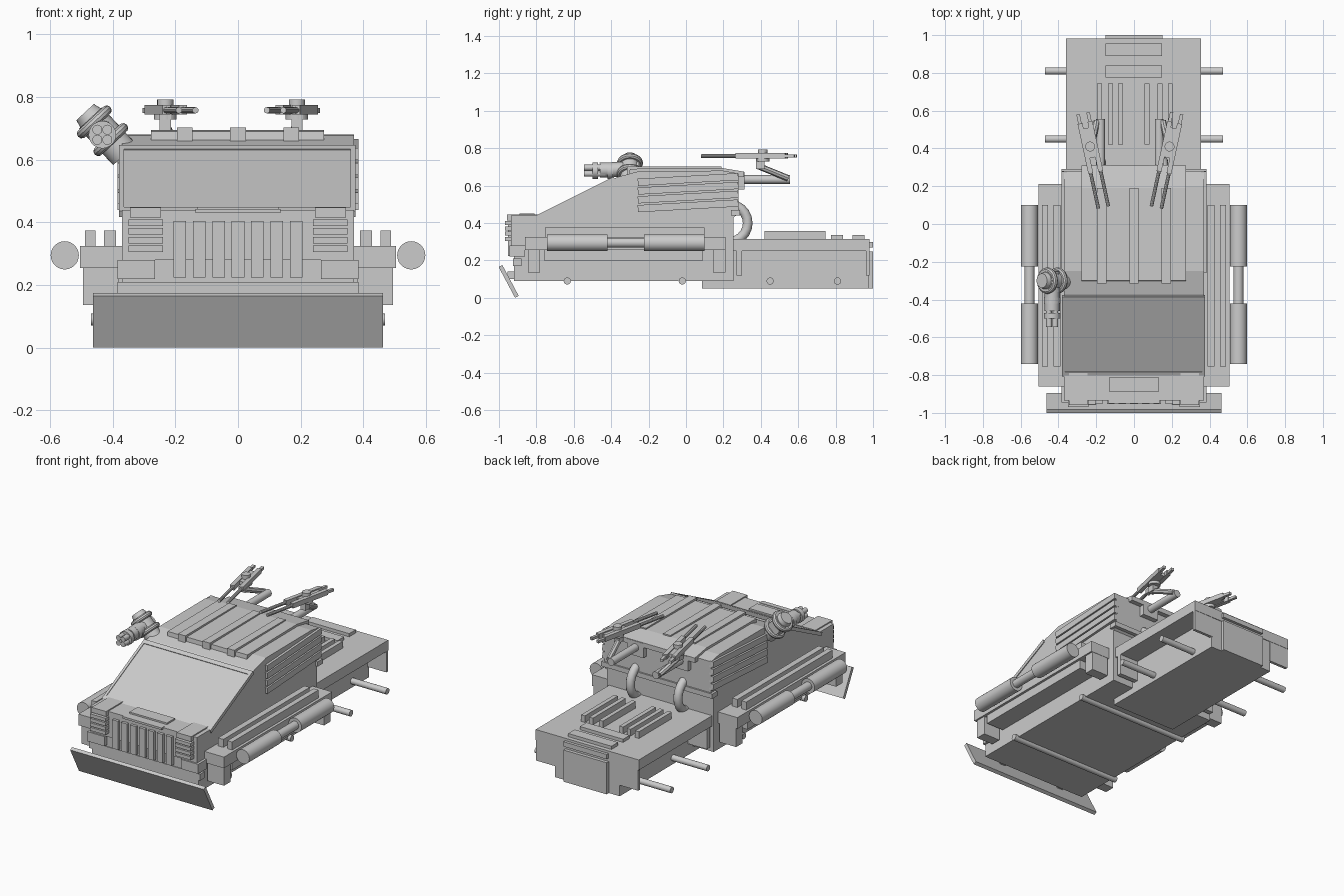
import bpy, bmesh, math
from mathutils import Matrix, Vector

if "Cube" in bpy.data.objects:
    bpy.data.objects.remove(bpy.data.objects["Cube"])

I = Matrix.Identity(4)
round_parts = []


def finish(name, bm, M=I):
    bm.transform(M)
    bmesh.ops.recalc_face_normals(bm, faces=bm.faces)
    me = bpy.data.meshes.new(name)
    bm.to_mesh(me)
    bm.free()
    ob = bpy.data.objects.new(name, me)
    bpy.context.collection.objects.link(ob)
    return ob


def box(name, x, y, z, M=I):
    """Box from (min, max) pairs."""
    bm = bmesh.new()
    size = [b - a for a, b in (x, y, z)]
    mid = [(a + b) / 2 for a, b in (x, y, z)]
    bmesh.ops.create_cube(bm, size=1, matrix=Matrix.Translation(mid) @ Matrix.Diagonal((*size, 1)))
    return finish(name, bm, M)


def pair(name, x, y, z):
    """Box on both sides of the centre."""
    for s, n in ((1, "right"), (-1, "left")):
        box(f"{name}_{n}", sorted((s * x[0], s * x[1])), y, z)


def rod(name, a, b, r, r2=None, seg=20, M=I):
    """Cylinder or cone between two points."""
    a, b = Vector(a), Vector(b)
    d = b - a
    bm = bmesh.new()
    T = Matrix.Translation((a + b) / 2) @ d.to_track_quat('Z', 'Y').to_matrix().to_4x4()
    bmesh.ops.create_cone(bm, cap_ends=True, segments=seg, radius1=r,
                          radius2=r if r2 is None else r2, depth=d.length, matrix=T)
    ob = finish(name, bm, M)
    round_parts.append(ob)
    return ob


def prism(name, x, yz):
    """Side profile extruded across x."""
    bm = bmesh.new()
    f = bm.faces.new([bm.verts.new((x[0], *p)) for p in yz])
    ext = bmesh.ops.extrude_face_region(bm, geom=[f])
    bmesh.ops.translate(bm, vec=(x[1] - x[0], 0, 0),
                        verts=[g for g in ext['geom'] if isinstance(g, bmesh.types.BMVert)])
    return finish(name, bm)


# main hull and cab
box("lower_hull", (-.37, .37), (-.92, .255), (.09, .44))
prism("cab", (-.37, .37), [(-.80, .43), (-.37, .645), (-.25, .678), (.2, .68), (.28, .665),
                           (.28, .45), (.255, .43)])
prism("roof_plate", (-.278, .275), [(-.305, .645), (-.3, .69), (.19, .695), (.31, .675), (.31, .645)])
for i, x in enumerate((-.17, 0, .17)):
    box(f"roof_strip_{i}", (x - .025, x + .025), (-.315, .19), (.655, .703))

# windscreen frame and pane, along the slope
slope = math.atan2(.215, .43)
W = Matrix.Translation((0, -.59, .535)) @ Matrix.Rotation(slope, 4, 'X')
box("windscreen_pane", (-.365, .365), (-.22, .22), (-.01, .006), W)
for y in (-.225, .218):
    box("windscreen_rail", (-.38, .375), (y - .014, y + .014), (-.012, .01), W)
for x in (-.372, .367):
    box("windscreen_post", (x - .008, x + .008), (-.225, .225), (-.012, .01), W)

# tilted side louvres
for i in range(4):
    M = Matrix.Translation((0, .01, .492 + i * .047)) @ Matrix.Rotation(math.radians(3.2), 4, 'X')
    for s in (-1, 1):
        box(f"side_louvre_{i}", sorted((s * .355, s * .385)), (-.268, .27), (-.019, .019), M)
box("cab_rear_band", (-.385, .385), (.24, .29), (.44, .47))

# nose: grille, light stacks, bumper blocks
box("nose_slab", (-.37, .37), (-.935, -.9), (.28, .44))
for i in range(-3, 4):
    box(f"grille_bar_{i + 3}", (i * .062 - .02, i * .062 + .02), (-.952, -.93), (.225, .405))
box("hood_lip", (-.135, .135), (-.95, -.92), (.43, .443))
box("hood_panel", (-.13, .13), (-.89, -.81), (.43, .45))
pair("light_top", (.245, .345), (-.957, -.79), (.415, .447))
for i in range(4):
    pair(f"light_slat_{i}", (.24, .35), (-.968, -.92), (.305 + i * .028, .326 + i * .028))
pair("bumper_block", (.265, .385), (-.945, -.86), (.22, .28))
box("bumper_bar", (-.385, .385), (-.925, -.88), (.17, .21))

# ram plate leaning forward, with brackets
R = Matrix.Translation((0, -.948, .088)) @ Matrix.Rotation(math.radians(28), 4, 'X')
box("ram_plate", (-.463, .463), (-.011, .011), (-.093, .093), R)
pair("ram_bracket", (.2, .24), (-.955, -.9), (.1, .14))

# side fenders with strips, legs and tank cylinders
pair("fender_top", (.36, .505), (-.86, .212), (.255, .325))
pair("fender_panel", (.36, .49), (-.76, .09), (.2, .26))
pair("fender_front_leg", (.38, .495), (-.845, -.78), (.137, .26))
pair("fender_rear_leg", (.38, .495), (.145, .21), (.137, .26))
pair("fender_inner_strip", (.39, .427), (-.755, .1), (.32, .375))
pair("fender_outer_strip", (.455, .488), (-.755, .1), (.32, .375))
for s in (-1, 1):
    rod("front_tank", (s * .553, -.742, .295), (s * .553, -.42, .295), .045, seg=28)
    rod("rear_tank", (s * .553, -.225, .295), (s * .553, .1, .295), .045, seg=28)
    rod("tank_link", (s * .553, -.42, .295), (s * .553, -.225, .295), .026)

# axles
for i, (y, w) in enumerate(((-.635, .39), (-.02, .39), (.45, .47), (.81, .47))):
    rod(f"axle_{i}", (-w, y, .09), (w, y, .09), .019)

# rear bed with central spine, arch end plates and tail plate
box("bed_deck", (-.36, .355), (.25, .982), (.25, .315))
box("bed_spine", (-.225, .225), (.085, .978), (.05, .26))
pair("arch_rear_plate", (.22, .355), (.962, .98), (.12, .255))
pair("arch_front_plate", (.22, .355), (.27, .3), (.12, .255))
box("tail_plate", (-.15, .15), (.93, 1.0), (.05, .248))
box("tail_tab", (-.15, .15), (.97, 1.0), (.27, .3))
for i, x in enumerate((-.182, -.125, -.072, .068, .137, .192)):
    box(f"bed_rib_{i}", (x - .013, x + .013), (.42, .745), (.31, .357))
box("bed_cross_bar_front", (-.152, .148), (.775, .84), (.31, .335))
box("bed_cross_bar_rear", (-.152, .148), (.89, .955), (.31, .335))

# bent pipes from cab to bed
for s in (-1, 1):
    cu = bpy.data.curves.new("pipe_path", 'CURVE')
    cu.dimensions, cu.bevel_depth, cu.bevel_resolution = '3D', .026, 4
    sp = cu.splines.new('POLY')
    sp.points.add(12)
    for k, p in enumerate(sp.points):
        a = math.radians(100 - 200 * k / 12)
        p.co = (-.01 + s * .165, .23 + .1 * math.cos(a), .4 + .1 * math.sin(a), 1)
    sp.use_smooth = True
    bpy.context.collection.objects.link(bpy.data.objects.new("exhaust_pipe", cu))

# twin roof guns on rear arms
for s in (-1, 1):
    xt, xp = -.022 + s * .155, -.022 + s * .21
    box("arm_socket", (xt - .055, xt + .055), (.27, .312), (.58, .672))
    rod("arm_tube", (xt, .3, .633), (xt, .555, .633), .023)
    rod("arm_strut", (xt + s * .02, .545, .64), (xp, .385, .705), .017, seg=8)
    box("gun_post", (xp - .018, xp + .018), (.375, .42), (.69, .748))
    G = Matrix.Translation((xp, .41, .758)) @ Matrix.Rotation(math.radians(-12.2 * s), 4, 'Z')
    rod("gun_hub", (0, 0, -.03), (0, 0, -.012), .036, M=G)
    rod("gun_cap", (0, 0, .01), (0, 0, .035), .026, M=G)
    box("gun_cradle", (-.02, .02), (-.06, .1), (-.01, .01), G)
    for t in (-.027, .027):
        box("gun_receiver", (t - .013, t + .013), (-.14, .13), (-.013, .017), G)
        box("gun_grip", (t - .009, t + .009), (.1, .18), (-.008, .008), G)
        rod("gun_barrel", (t, -.33, 0), (t, -.09, 0), .01, seg=10, M=G)

# side turret: tilted drum with rings
c, ax = Vector((-.43, -.3, .69)), Vector((-.68, 0, .73)).normalized()
rod("turret_drum", c - ax * .1, c + ax * .06, .05, seg=28)
rod("turret_cap", c + ax * .06, c + ax * .085, .045, .038, seg=28)
for d in (-.035, .042):
    p = c + ax * d
    bpy.ops.mesh.primitive_torus_add(major_radius=.054, minor_radius=.016, major_segments=28,
                                     minor_segments=10, location=p,
                                     rotation=ax.to_track_quat('Z', 'Y').to_euler())
    ob = bpy.context.object
    ob.name = "turret_ring"
    round_parts.append(ob)

# four-barrel turret gun with stepped collars
rod("turret_gun_body", (-.433, -.46, .683), (-.433, -.25, .69), .04, seg=12)
for y in (-.5, -.42, -.36):
    rod("turret_gun_collar", (-.433, y, .68), (-.433, y + .03, .68), .044)
for dx in (-.016, .016):
    for dz in (-.016, .016):
        x, z = -.433 + dx, .68 + dz
        rod("turret_barrel", (x, -.545, z), (x, -.43, z), .016, seg=14)

# smooth the round parts
bpy.ops.object.select_all(action='DESELECT')
for ob in round_parts:
    ob.select_set(True)
bpy.context.view_layer.objects.active = round_parts[0]
bpy.ops.object.shade_smooth_by_angle(angle=math.radians(35))
